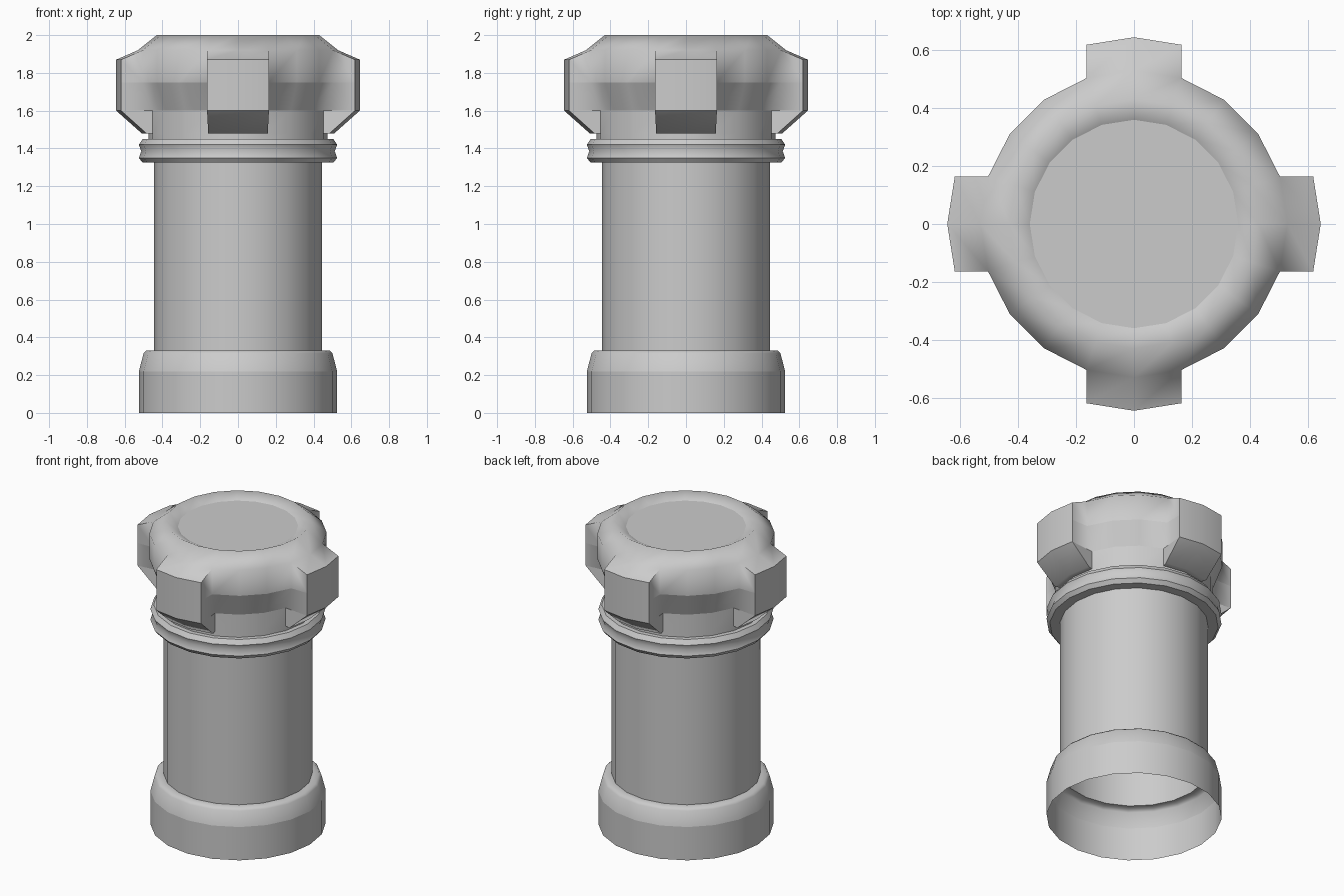
import bpy, bmesh
from math import sin, cos, pi, atan2, radians
from mathutils import Vector

if "Cube" in bpy.data.objects:
    bpy.data.objects.remove(bpy.data.objects["Cube"])

SIDES = 20


def lathe(profile, cap=False):
    """Revolve an (r, z) profile, listed bottom to top, about z."""
    bm = bmesh.new()
    rings = [[bm.verts.new((r * cos(2 * pi * i / SIDES), r * sin(2 * pi * i / SIDES), z))
              for i in range(SIDES)] for r, z in profile]
    for a, b in zip(rings, rings[1:]):
        for i in range(SIDES):
            j = (i + 1) % SIDES
            bm.faces.new((a[i], a[j], b[j], b[i]))
    if cap:
        bm.faces.new(rings[-1])
    return bm


def finish(bm, name, sharp_levels, angle):
    for e in bm.edges:
        if any(all(abs(v.co.z - z) < 1e-4 for v in e.verts) for z in sharp_levels):
            e.smooth = False
    mesh = bpy.data.meshes.new(name)
    bm.to_mesh(mesh)
    bm.free()
    ob = bpy.data.objects.new(name, mesh)
    bpy.context.collection.objects.link(ob)
    bpy.ops.object.select_all(action='DESELECT')
    ob.select_set(True)
    bpy.context.view_layer.objects.active = ob
    bpy.ops.object.shade_smooth_by_angle(angle=radians(angle))


# Open base flange and tube
finish(lathe([(.525, 0), (.525, .22), (.5, .315), (.485, .33), (.445, .33), (.445, 1.33)]),
       "base_and_tube", [.22], 50)

# Collar ring with a shallow groove
finish(lathe([(.44, 1.325), (.505, 1.325), (.525, 1.35), (.512, 1.385),
              (.525, 1.42), (.505, 1.45), (.465, 1.45)]),
       "collar", [], 50)

# Head with recessed top
head = lathe([(.475, 1.44), (.475, 1.48), (.475, 1.6), (.53, 1.75), (.53, 1.92),
              (.43, 2.0), (.36, 1.965)], cap=True)


def lug_axis(p):
    k = round(atan2(p.y, p.x) / (pi / 2))
    return Vector((round(cos(k * pi / 2)), round(sin(k * pi / 2)), 0))


# Four lugs extruded out of the head wall
lug_faces = []
for f in head.faces:
    c = f.calc_center_median()
    flat = Vector((c.x, c.y, 0))
    if 1.48 < c.z < 1.92 and flat.angle(lug_axis(c)) < radians(17):
        lug_faces.append(f)
res = bmesh.ops.extrude_face_region(head, geom=lug_faces)
for v in [g for g in res["geom"] if isinstance(g, bmesh.types.BMVert)]:
    axis, out = lug_axis(v.co), Vector((v.co.x, v.co.y, 0)).normalized()
    z = v.co.z
    if z < 1.5:
        v.co = out * .51
    else:
        v.co = out * .53 + axis * .115
    v.co.z = min(z, 1.87)
old = [f for f in lug_faces if f.is_valid]
if old:
    bmesh.ops.delete(head, geom=old, context='FACES')
bmesh.ops.recalc_face_normals(head, faces=head.faces)
finish(head, "head_with_lugs", [1.6, 1.75, 1.87, 1.965], 70)
